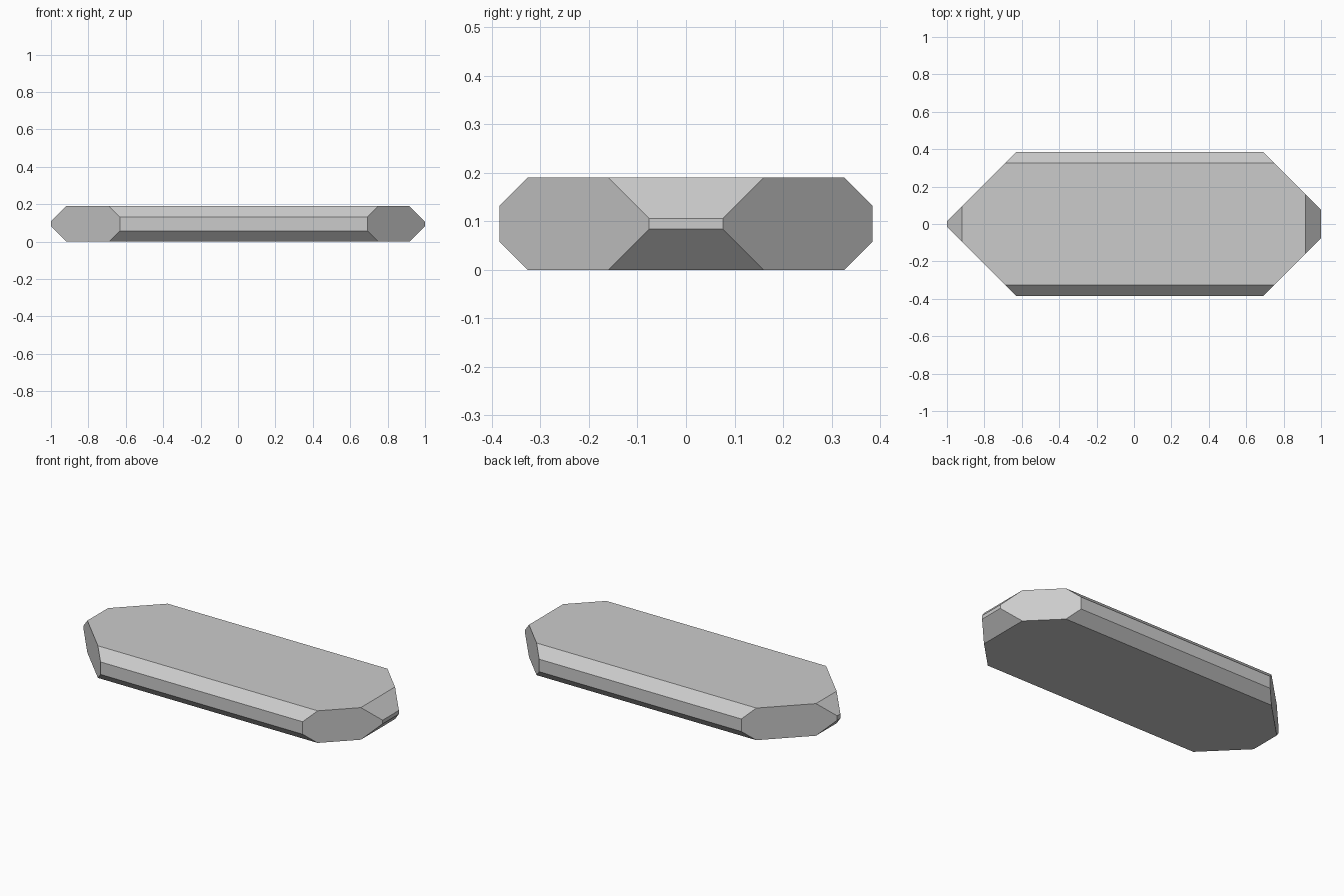
import bpy, bmesh
from mathutils import Vector

if "Cube" in bpy.data.objects:
    bpy.data.objects.remove(bpy.data.objects["Cube"])

HALF_W, HEIGHT = 0.384, 0.19
MID = HEIGHT / 2


def cut(bm, point, normal):
    """Slice off everything beyond a plane and cap the opening."""
    geom = bm.verts[:] + bm.edges[:] + bm.faces[:]
    res = bmesh.ops.bisect_plane(bm, geom=geom, dist=1e-6, plane_co=Vector(point),
                                 plane_no=Vector(normal), clear_outer=True)
    edges = [e for e in res["geom_cut"] if isinstance(e, bmesh.types.BMEdge)]
    bmesh.ops.contextual_create(bm, geom=edges)


# Slab blank
bm = bmesh.new()
bmesh.ops.create_cube(bm, size=1)
bmesh.ops.scale(bm, vec=(2, 2 * HALF_W, HEIGHT), verts=bm.verts)
bmesh.ops.translate(bm, vec=(0, 0, MID), verts=bm.verts)

for s in (-1, 1):
    # Diagonal plan corners: right end is blunter than the left
    cut(bm, (1, s * 0.076, 0), (1, s, 0))
    cut(bm, (-1, s * 0.015, 0), (-1, s, 0))
    for t in (-1, 1):
        # Long-side bevels
        cut(bm, (0, s * HALF_W, MID + t * 0.037), (0, s, t))
    # End bevels, above and below
    cut(bm, (1, 0, MID + s * 0.011), (1, 0, s))
    cut(bm, (-1, 0, MID + s * 0.0135), (-1, 0, s))

bmesh.ops.recalc_face_normals(bm, faces=bm.faces)
mesh = bpy.data.meshes.new("faceted_slab")
bm.to_mesh(mesh)
bm.free()
bpy.context.collection.objects.link(bpy.data.objects.new("faceted_slab", mesh))
